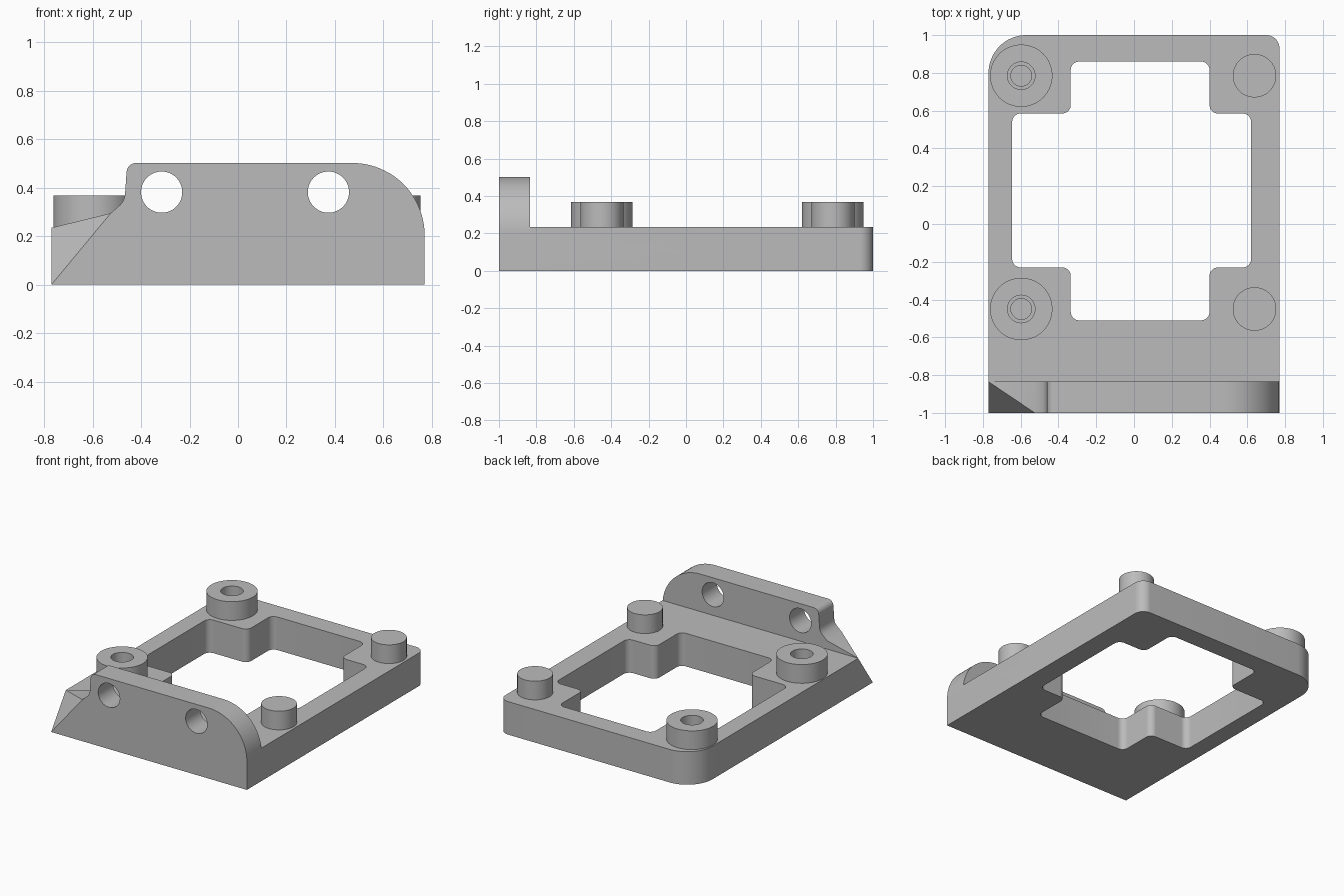
import bpy, bmesh, math
from mathutils import Vector

if "Cube" in bpy.data.objects:
    bpy.data.objects.remove(bpy.data.objects["Cube"])

grey = bpy.data.materials.new("plain grey")
grey.diffuse_color = (0.5, 0.5, 0.5, 1)
grey.use_nodes = True
grey.node_tree.nodes["Principled BSDF"].inputs["Base Color"].default_value = grey.diffuse_color


def mesh_object(name, bm):
    bmesh.ops.recalc_face_normals(bm, faces=bm.faces[:])
    me = bpy.data.meshes.new(name)
    bm.to_mesh(me)
    bm.free()
    me.materials.append(grey)
    ob = bpy.data.objects.new(name, me)
    bpy.context.collection.objects.link(ob)
    return ob


def rounded(corners, steps=10):
    """Outline from (x, y, fillet radius) corners."""
    out = []
    for i, (x, y, r) in enumerate(corners):
        p = Vector((x, y))
        if r == 0:
            out.append(p)
            continue
        a = (Vector(corners[i - 1][:2]) - p).normalized()
        b = (Vector(corners[(i + 1) % len(corners)][:2]) - p).normalized()
        half = a.angle(b) / 2
        c = p + (a + b).normalized() * (r / math.sin(half))
        t = r / math.tan(half)
        v0, v1 = p + a * t - c, p + b * t - c
        sweep = v0.angle(v1)
        for k in range(steps + 1):
            f = k / steps
            out.append(c + (v0 * math.sin((1 - f) * sweep) + v1 * math.sin(f * sweep)) / math.sin(sweep))
    return out


def circle(x, y, r, n=64):
    return [Vector((x + r * math.cos(2 * math.pi * k / n), y + r * math.sin(2 * math.pi * k / n)))
            for k in range(n)]


def prism(name, outline, lo, hi, along_y=False):
    """Extrude an outline along z, or an x-z outline along y."""
    bm = bmesh.new()
    place = (lambda p, d: (p.x, d, p.y)) if along_y else (lambda p, d: (p.x, p.y, d))
    rings = [[bm.verts.new(place(p, d)) for p in outline] for d in (lo, hi)]
    bm.faces.new(rings[0])
    bm.faces.new(rings[1])
    n = len(outline)
    for i in range(n):
        j = (i + 1) % n
        bm.faces.new((rings[0][i], rings[0][j], rings[1][j], rings[1][i]))
    return mesh_object(name, bm)


def combine(target, tool, operation):
    m = target.modifiers.new(operation, 'BOOLEAN')
    m.operation, m.solver, m.object = operation, 'EXACT', tool
    bpy.context.view_layer.objects.active = target
    bpy.ops.object.modifier_apply(modifier=m.name)
    bpy.data.objects.remove(tool)


W, TOP, BOSS_TOP = 0.77, 0.235, 0.368
FRONT, WALL_BACK, SLOPE_X, SLOPE_Z = -1.0, -0.835, -0.525, 0.295

# base plate with two rounded back corners
body = prism("mounting_frame", rounded([(-W, WALL_BACK, 0), (W, WALL_BACK, 0),
                                        (W, 1, 0.07), (-W, 1, 0.2)], 16), 0, TOP)

# upright front wall
wall = prism("front_wall", rounded([(SLOPE_X, 0, 0), (W, 0, 0), (W, 0.502, 0.298), (-0.457, 0.502, 0.04),
                                    (-0.468, 0.345, 0.07), (SLOPE_X, SLOPE_Z, 0)], 20),
             FRONT, WALL_BACK, True)
combine(body, wall, 'UNION')

# faceted wedge at the left end of the wall
bm = bmesh.new()
for co in [(-W, FRONT, 0), (SLOPE_X, FRONT, SLOPE_Z), (-W, WALL_BACK, TOP), (SLOPE_X, FRONT, 0),
           (SLOPE_X, WALL_BACK, 0), (-W, WALL_BACK, 0), (SLOPE_X, WALL_BACK, SLOPE_Z)]:
    bm.verts.new(co)
bmesh.ops.convex_hull(bm, input=bm.verts[:])
combine(body, mesh_object("corner_wedge", bm), 'UNION')

# cross-shaped window
x0, x1, x2, x3 = -0.645, -0.335, 0.40, 0.62
y0, y1, y2, y3 = -0.51, -0.23, 0.585, 0.86
window = [(x1, y0), (x2, y0), (x2, y1), (x3, y1), (x3, y2), (x2, y2),
          (x2, y3), (x1, y3), (x1, y2), (x0, y2), (x0, y1), (x1, y1)]
combine(body, prism("window", rounded([(x, y, 0.045) for x, y in window]), -0.1, 0.6), 'DIFFERENCE')

# large drilled bosses on the left, plain pegs on the right
for y in (-0.45, 0.785):
    combine(body, prism("boss", circle(-0.597, y, 0.165), 0.1, BOSS_TOP), 'UNION')
    combine(body, prism("peg", circle(0.638, y, 0.115), 0.1, BOSS_TOP), 'UNION')
    combine(body, prism("bore", circle(-0.597, y, 0.073), 0.16, 0.5), 'DIFFERENCE')
    combine(body, prism("pilot_bore", circle(-0.597, y, 0.055), 0.08, 0.3), 'DIFFERENCE')

# screw holes through the front wall
for x in (-0.315, 0.373):
    combine(body, prism("screw_hole", circle(x, 0.382, 0.085), -1.2, -0.7, True), 'DIFFERENCE')

bpy.ops.object.select_all(action='DESELECT')
body.select_set(True)
bpy.context.view_layer.objects.active = body
bpy.ops.object.shade_smooth_by_angle(angle=math.radians(30))
